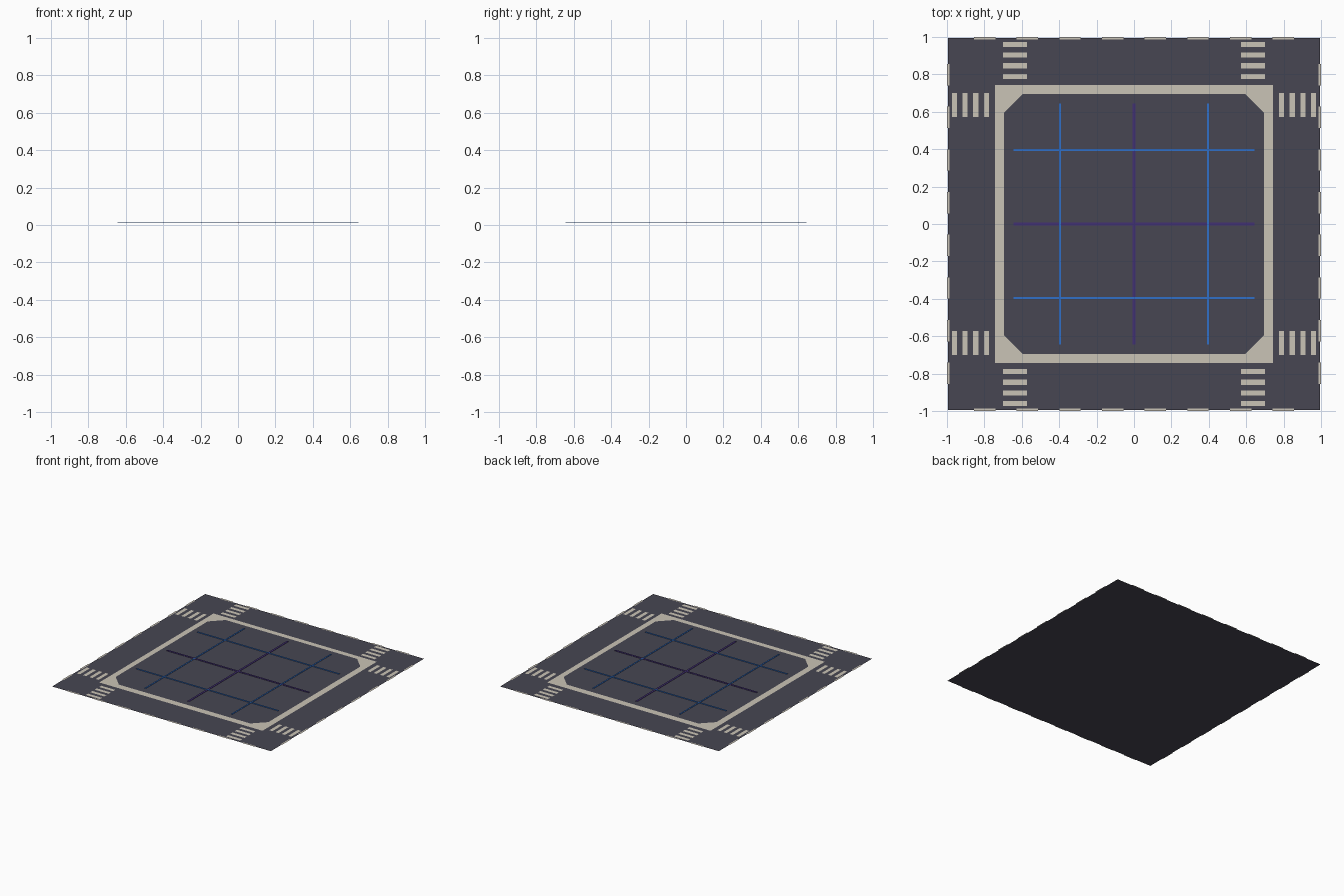
import bpy, bmesh

if "Cube" in bpy.data.objects:
    bpy.data.objects.remove(bpy.data.objects["Cube"])


def material(name, rgb):
    # sRGB 0-255 to linear
    lin = [((c / 255 + 0.055) / 1.055) ** 2.4 for c in rgb]
    m = bpy.data.materials.new(name)
    m.diffuse_color = (*lin, 1)
    m.use_nodes = True
    m.node_tree.nodes["Principled BSDF"].inputs["Base Color"].default_value = m.diffuse_color
    return m


asphalt = material("dark_asphalt", (71, 70, 82))
beige = material("beige_paint", (202, 196, 182))
blue = material("blue_line", (48, 112, 200))
purple = material("dark_purple_line", (66, 48, 116))


def finish(name, bm, mat):
    me = bpy.data.meshes.new(name)
    bm.to_mesh(me)
    bm.free()
    me.materials.append(mat)
    ob = bpy.data.objects.new(name, me)
    bpy.context.collection.objects.link(ob)
    return ob


def add_rect(bm, cx, cy, hx, hy, z):
    pts = [(cx - hx, cy - hy), (cx + hx, cy - hy), (cx + hx, cy + hy), (cx - hx, cy + hy)]
    return bm.faces.new([bm.verts.new((x, y, z)) for x, y in pts])


def add_bar(bm, cx, cy, hx, hy, z0, z1):
    face = add_rect(bm, cx, cy, hx, hy, z0)
    top = bmesh.ops.extrude_face_region(bm, geom=[face])["geom"]
    for v in top:
        if isinstance(v, bmesh.types.BMVert):
            v.co.z = z1
    bmesh.ops.recalc_face_normals(bm, faces=bm.faces)


# Road sheet
bm = bmesh.new()
add_rect(bm, 0, 0, 0.994, 0.994, 0)
finish("road", bm, asphalt)

# Pavement: square sheet showing as a border around the lot
bm = bmesh.new()
add_rect(bm, 0, 0, 0.742, 0.742, 0.004)
finish("pavement", bm, beige)

# Lot: square with chamfered corners
bm = bmesh.new()
a, b = 0.694, 0.597
outline = [(a, -b), (a, b), (b, a), (-b, a), (-a, b), (-a, -b), (-b, -a), (b, -a)]
bm.faces.new([bm.verts.new((x, y, 0.007)) for x, y in outline])
finish("lot", bm, asphalt)

# Crosswalk stripes, four per crossing, two crossings per side
bm = bmesh.new()
for s in (-1, 1):
    for t in (-1, 1):
        for i in range(4):
            d = 0.789 + 0.057 * i
            add_rect(bm, t * 0.637, s * d, 0.064, 0.014, 0.001)
            add_rect(bm, s * d, t * 0.637, 0.014, 0.064, 0.001)
finish("crosswalk_stripes", bm, beige)

# Lane dashes straddling the road edge
bm = bmesh.new()
for s in (-1, 1):
    for i in range(8):
        p = (i - 3.5) * 0.228
        add_rect(bm, p, s * 0.993, 0.057, 0.007, 0.001)
        add_rect(bm, s * 0.993, p, 0.007, 0.057, 0.001)
finish("lane_dashes", bm, beige)

# Grid lines on the lot: blue outer pairs, purple centre cross
for name, mat, offsets, half, z1 in (("blue_grid_lines", blue, (-0.395, 0.395), 0.0055, 0.0125),
                                     ("centre_cross_lines", purple, (0,), 0.008, 0.012)):
    bm = bmesh.new()
    for o in offsets:
        add_bar(bm, o, 0, half, 0.645, 0.0095, z1)
        add_bar(bm, 0, o, 0.645, half, 0.0095, z1 + 0.0003)
    finish(name, bm, mat)
